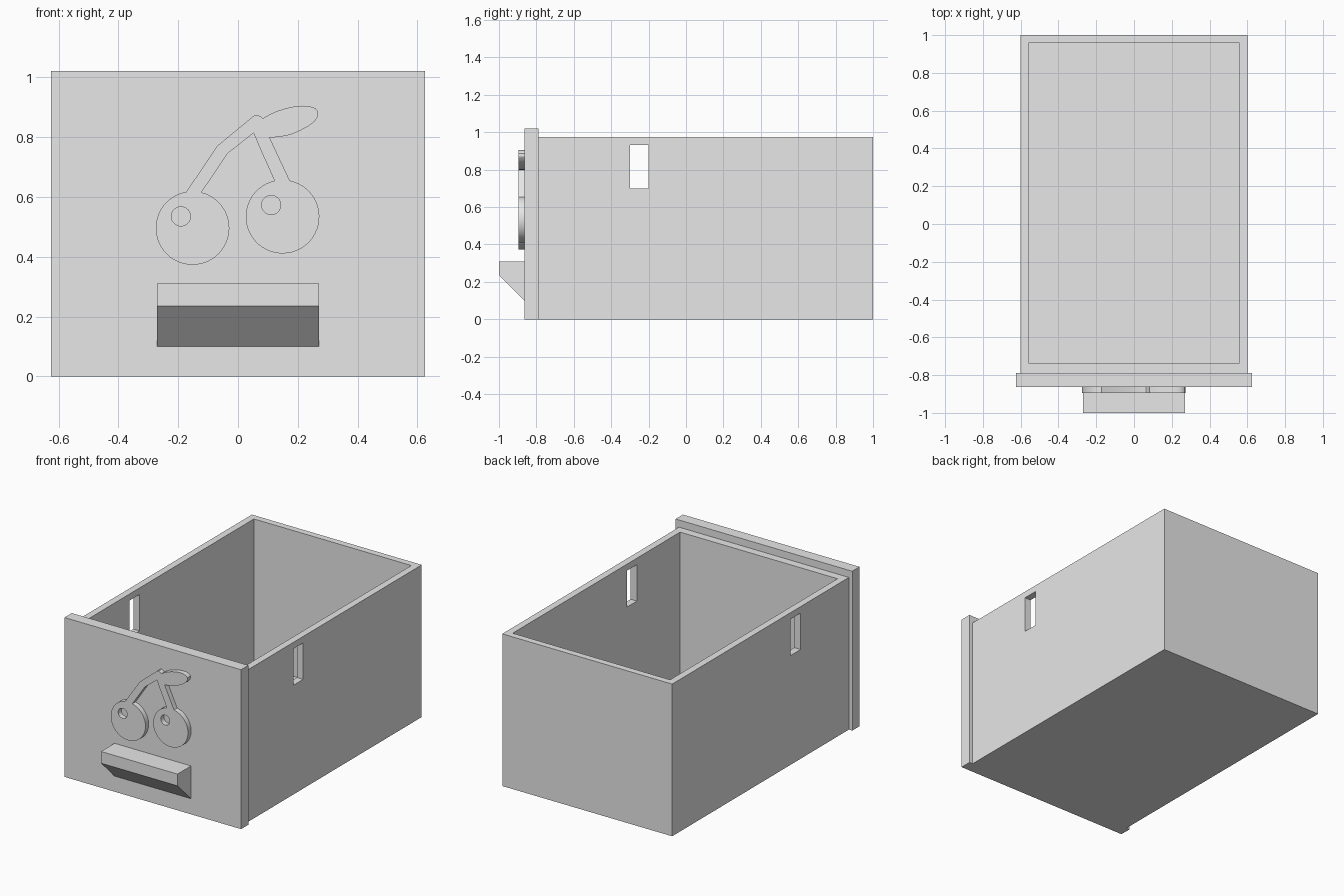
import bpy
import bmesh
from math import atan2, cos, sin, tau

default = bpy.data.objects.get("Cube")
if default:
    bpy.data.objects.remove(default, do_unlink=True)

grey = bpy.data.materials.new("plain_grey")
grey.use_nodes = True
grey.diffuse_color = (0.8, 0.8, 0.8, 1)
grey.node_tree.nodes["Principled BSDF"].inputs["Base Color"].default_value = (0.8, 0.8, 0.8, 1)


def add_mesh(name, bm):
    bmesh.ops.recalc_face_normals(bm, faces=bm.faces)
    mesh = bpy.data.meshes.new(name)
    bm.to_mesh(mesh)
    bm.free()
    mesh.materials.append(grey)
    obj = bpy.data.objects.new(name, mesh)
    bpy.context.collection.objects.link(obj)
    return obj


def prism(name, profile, half_width):
    """Extrude a (y, z) profile symmetrically along x."""
    bm = bmesh.new()
    face = bm.faces.new([bm.verts.new((-half_width, y, z)) for y, z in profile])
    side = bmesh.ops.extrude_face_region(bm, geom=[face])["geom"]
    moved = [v for v in side if isinstance(v, bmesh.types.BMVert)]
    bmesh.ops.translate(bm, vec=(2 * half_width, 0, 0), verts=moved)
    return add_mesh(name, bm)


def block(name, half_width, y0, y1, z0, z1):
    return prism(name, [(y0, z0), (y1, z0), (y1, z1), (y0, z1)], half_width)


def cut(obj, cutter):
    mod = obj.modifiers.new("cut", "BOOLEAN")
    mod.operation = "DIFFERENCE"
    mod.solver = "EXACT"
    mod.object = cutter
    cutter.hide_render = True
    bpy.ops.object.select_all(action="DESELECT")
    bpy.context.view_layer.objects.active = obj
    obj.select_set(True)
    bpy.ops.object.modifier_apply(modifier=mod.name)
    bpy.data.objects.remove(cutter, do_unlink=True)


# Open drawer box, hollowed, with a slot through both side walls
box = block("drawer_box", 0.602, -0.789, 1.0, 0, 0.975)
cut(box, block("cavity_cutter", 0.558, -0.737, 0.958, 0.042, 1.2))
cut(box, block("slot_cutter", 0.8, -0.3, -0.2, 0.70, 0.933))

# Front panel and wedge-shaped pull
PANEL_Y = -0.863
block("front_panel", 0.626, PANEL_Y, -0.789, 0, 1.021)
prism("pull_handle", [(PANEL_Y, 0.10), (-1, 0.235), (-1, 0.31), (PANEL_Y, 0.31)], 0.271)


# Raised fruit emblem: one outline with two round holes
def fruit_arc(centre, radius, start, end, steps=48):
    """Counter-clockwise arc around the fruit from start to end."""
    a = atan2(start[1] - centre[1], start[0] - centre[0])
    b = atan2(end[1] - centre[1], end[0] - centre[0])
    sweep = (b - a) % tau
    return [(centre[0] + radius * cos(a + sweep * i / steps),
             centre[1] + radius * sin(a + sweep * i / steps)) for i in range(steps + 1)]


def circle(cx, cz, r, n=32):
    return [(cx + r * cos(tau * i / n), cz + r * sin(tau * i / n)) for i in range(n)]


left_fruit = fruit_arc((-0.152, 0.496), 0.123, (-0.173, 0.617), (-0.122, 0.616))
right_fruit = fruit_arc((0.149, 0.534), 0.123, (0.122, 0.654), (0.173, 0.654))
inner_stems = [(-0.035, 0.745), (0.052, 0.814), (0.076, 0.757)]
leaf = [(0.106, 0.798), (0.14, 0.801), (0.175, 0.808), (0.206, 0.821), (0.235, 0.836),
        (0.257, 0.853), (0.268, 0.871), (0.268, 0.886), (0.258, 0.897), (0.24, 0.903),
        (0.215, 0.905), (0.185, 0.902), (0.156, 0.895), (0.13, 0.887), (0.106, 0.876)]
stem_top = [(0.083, 0.863), (0.075, 0.870), (0.064, 0.874), (0.052, 0.871), (-0.069, 0.771)]
outline = left_fruit + inner_stems + right_fruit + leaf + stem_top

curve = bpy.data.curves.new("fruit_emblem", "CURVE")
curve.dimensions = "2D"
curve.fill_mode = "BOTH"
curve.extrude = 0.0165
for loop in (outline, circle(-0.191, 0.535, 0.032), circle(0.111, 0.573, 0.032)):
    spline = curve.splines.new("POLY")
    spline.points.add(len(loop) - 1)
    for point, (x, z) in zip(spline.points, loop):
        point.co = (x, z, 0, 1)
    spline.use_cyclic_u = True
curve.materials.append(grey)
emblem = bpy.data.objects.new("fruit_emblem", curve)
emblem.location.y = PANEL_Y - 0.0155
emblem.rotation_euler.x = tau / 4
bpy.context.collection.objects.link(emblem)
bpy.ops.object.select_all(action="DESELECT")
bpy.context.view_layer.objects.active = emblem
emblem.select_set(True)
bpy.ops.object.convert(target="MESH")
bm = bmesh.new()
bm.from_mesh(emblem.data)
bmesh.ops.remove_doubles(bm, verts=bm.verts, dist=0.0001)
bmesh.ops.recalc_face_normals(bm, faces=bm.faces)
bm.to_mesh(emblem.data)
bm.free()
bpy.ops.object.shade_smooth_by_angle()
